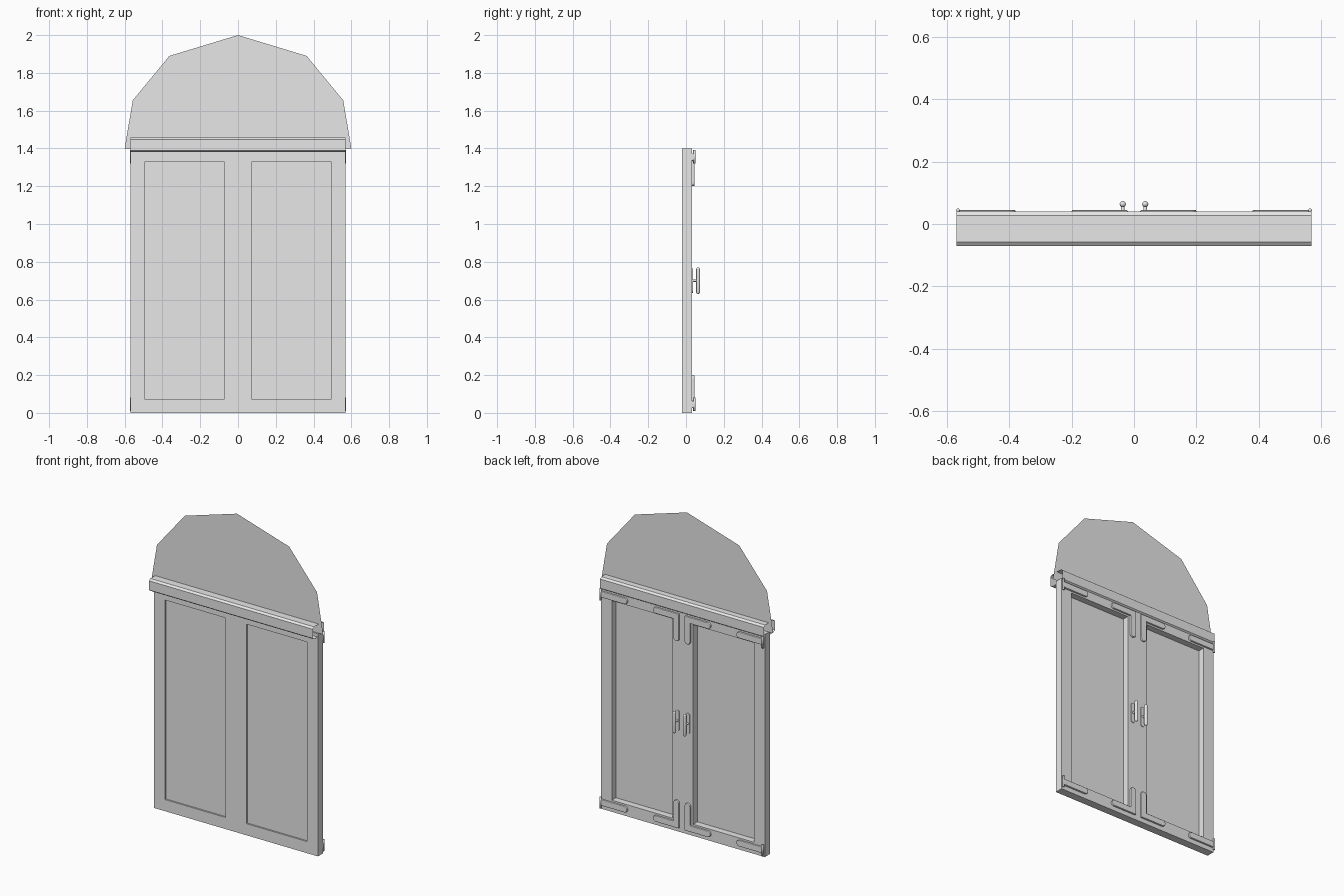
import bpy
import bmesh
from math import sin, cos, pi
from mathutils import Matrix, Vector

cube = bpy.data.objects.get("Cube")
if cube:
    bpy.data.objects.remove(cube)

# Single flat material
grey = bpy.data.materials.new("plain_grey")
grey.use_nodes = True
grey.diffuse_color = (0.8, 0.8, 0.8, 1)
grey.node_tree.nodes["Principled BSDF"].inputs["Base Color"].default_value = (0.8, 0.8, 0.8, 1)

FRONT, BACK, HALF, TOP = -0.02, 0.031, 0.57, 1.4


def finish(name, bm, bevel=0.0, smooth=False):
    bmesh.ops.recalc_face_normals(bm, faces=bm.faces)
    mesh = bpy.data.meshes.new(name)
    bm.to_mesh(mesh)
    bm.free()
    mesh.materials.append(grey)
    obj = bpy.data.objects.new(name, mesh)
    bpy.context.collection.objects.link(obj)
    for p in mesh.polygons:
        p.use_smooth = smooth
    if bevel:
        mod = obj.modifiers.new("soft_edge", "BEVEL")
        mod.width = bevel
        mod.segments = 2
        mod.limit_method = "ANGLE"
    return obj


def extrude(bm, faces, vec):
    out = bmesh.ops.extrude_face_region(bm, geom=faces, use_keep_orig=True)
    moved = [g for g in out["geom"] if isinstance(g, bmesh.types.BMVert)]
    bmesh.ops.translate(bm, verts=moved, vec=vec)


def plate(name, outline, y0, y1, bevel=0.0):
    """Flat outline in x,z; thickened along y when y1 differs from y0."""
    bm = bmesh.new()
    face = bm.faces.new([bm.verts.new((x, y0, z)) for x, z in outline])
    if y1 != y0:
        extrude(bm, [face], (0, y1 - y0, 0))
    return finish(name, bm, bevel)


def rect(x0, x1, z0, z1):
    return [(x0, z0), (x1, z0), (x1, z1), (x0, z1)]


def arc(cx, cz, r, start, end, steps=8):
    angles = [start + (end - start) * i / steps for i in range(steps + 1)]
    return [(cx + r * cos(a), cz + r * sin(a)) for a in angles]


def lathe(name, profile, base, axis="Z", steps=12):
    """Turn (radius, height) pairs around an axis through base."""
    bm = bmesh.new()
    verts = [bm.verts.new((r, 0, h)) for r, h in profile]
    edges = [bm.edges.new(pair) for pair in zip(verts, verts[1:])]
    bmesh.ops.spin(bm, geom=verts + edges, cent=(0, 0, 0), axis=(0, 0, 1),
                   angle=2 * pi, steps=steps)
    bmesh.ops.remove_doubles(bm, verts=bm.verts, dist=0.0001)
    turn = Matrix.Rotation(-pi / 2, 4, "X") if axis == "Y" else Matrix()
    bm.transform(Matrix.Translation(Vector(base)) @ turn)
    return finish(name, bm, smooth=True)


def capsule(r, half):
    upper = [(r * cos(a * pi / 8), half - r + r * sin(a * pi / 8)) for a in range(5)]
    return [(a, -b) for a, b in reversed(upper)] + upper


# Door leaves with a deep opening and a thin pane near the front
def door_leaf(side, s):
    outer = [(s * x, z) for x, z in rect(0, HALF, 0, TOP)]
    inner = [(s * x, z) for x, z in rect(0.072, 0.495, 0.073, 1.328)]
    bm = bmesh.new()
    a = [bm.verts.new((x, FRONT, z)) for x, z in outer]
    b = [bm.verts.new((x, FRONT, z)) for x, z in inner]
    ring = [bm.faces.new((a[i], a[(i + 1) % 4], b[(i + 1) % 4], b[i])) for i in range(4)]
    extrude(bm, ring, (0, BACK - FRONT, 0))
    finish(side + "_door_frame", bm)
    plate(side + "_door_pane", inner, -0.01, -0.01)


# Hinge strap, corner brace and hinge pin at one corner of a leaf
def hardware(side, s, level, top):
    def place(points):
        return [(s * x, z if top else TOP - z) for x, z in points]

    r, mid = 0.019, 1.355
    strap = [(HALF - 0.003, mid + r)] + arc(0.38 + r, mid, r, pi / 2, 3 * pi / 2)
    strap.append((HALF - 0.003, mid - r))
    brace = [(0.02, mid + r)] + arc(0.02 + r, 1.2 + r, r, pi, 2 * pi)
    brace += [(0.02 + 2 * r, mid - r)] + arc(0.2 - r, mid, r, -pi / 2, pi / 2)
    tag = side + "_" + level
    plate(tag + "_hinge_strap", place(strap), BACK, 0.045, 0.004)
    plate(tag + "_corner_brace", place(brace), BACK, 0.045, 0.004)
    z = mid if top else TOP - mid
    lathe(tag + "_hinge_pin", [(0, -0.036), (0.006, -0.036), (0.006, 0.036), (0, 0.036)],
          (s * 0.565, 0.044, z))


# Pull handle: backing plate, stem and rounded grip
def handle(side, s):
    x, z, r = s * 0.036, 0.7, 0.015
    outline = arc(x, z + 0.05, r, 0, pi) + arc(x, z - 0.05, r, pi, 2 * pi)
    plate(side + "_handle_plate", outline, BACK, 0.037, 0.002)
    lathe(side + "_handle_stem", [(0.009, 0), (0.006, 0.006), (0.006, 0.03)],
          (x, 0.034, z), "Y")
    lathe(side + "_handle_grip", capsule(0.01, 0.07), (x, 0.064, z))


for side, s in (("left", 1), ("right", -1)):
    door_leaf(side, s)
    handle(side, s)
    for level, top in (("upper", True), ("lower", False)):
        hardware(side, s, level, top)

# Hollow chamfered head rail with open ends
y0, y1, z0, z1, cy, cz = -0.07, 0.04, 1.38, 1.458, 0.013, 0.01
section = [(y0 + cy, z0), (y1 - cy, z0), (y1, z0 + cz), (y1, z1 - cz),
           (y1 - cy, z1), (y0 + cy, z1), (y0, z1 - cz), (y0, z0 + cz)]
bm = bmesh.new()
ends = [[bm.verts.new((x, y, z)) for y, z in section] for x in (-HALF, HALF)]
for i in range(len(section)):
    j = (i + 1) % len(section)
    bm.faces.new((ends[0][i], ends[0][j], ends[1][j], ends[1][i]))
finish("head_rail", bm)

# Flat faceted arch above the rail
half_arch = [(0.6, 1.4), (0.557, 1.655), (0.363, 1.89)]
arch = half_arch + [(0, 2.0)] + [(-x, z) for x, z in reversed(half_arch)]
plate("arch_panel", arch, -0.01, -0.01)
